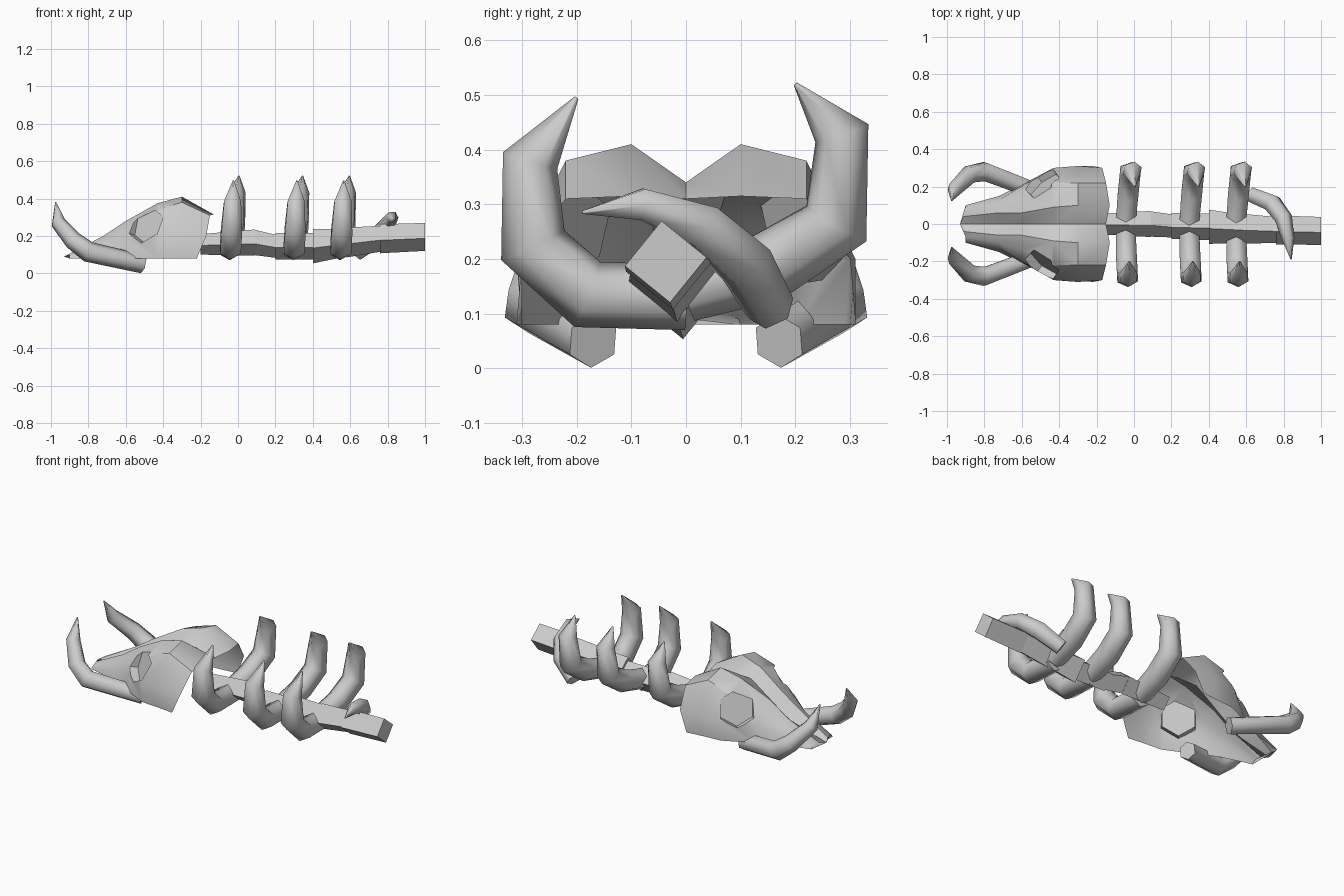
import bpy, bmesh, math
from mathutils import Vector, Matrix

if "Cube" in bpy.data.objects:
    bpy.data.objects.remove(bpy.data.objects["Cube"])

bone = bpy.data.materials.new("bone grey")
bone.use_nodes = True
bone.diffuse_color = (0.6, 0.6, 0.6, 1)
bone.node_tree.nodes["Principled BSDF"].inputs["Base Color"].default_value = (0.6, 0.6, 0.6, 1)


def select_only(obj):
    bpy.ops.object.select_all(action="DESELECT")
    obj.select_set(True)
    bpy.context.view_layer.objects.active = obj


def smooth(obj, angle):
    select_only(obj)
    bpy.ops.object.shade_smooth_by_angle(angle=math.radians(angle))


def add_mesh(name, bm):
    bmesh.ops.recalc_face_normals(bm, faces=bm.faces)
    mesh = bpy.data.meshes.new(name)
    bm.to_mesh(mesh)
    bm.free()
    mesh.materials.append(bone)
    obj = bpy.data.objects.new(name, mesh)
    bpy.context.collection.objects.link(obj)
    return obj


def tube(name, points, radii):
    """Tapered six-sided tube along a path."""
    curve = bpy.data.curves.new(name, "CURVE")
    curve.dimensions = "3D"
    curve.bevel_depth = 1
    curve.bevel_resolution = 1
    curve.use_fill_caps = True
    spline = curve.splines.new("POLY")
    spline.points.add(len(points) - 1)
    for target, point, radius in zip(spline.points, points, radii):
        target.co = (*point, 1)
        target.radius = radius
        target.tilt = math.radians(30)
    curve.materials.append(bone)
    obj = bpy.data.objects.new(name, curve)
    bpy.context.collection.objects.link(obj)
    select_only(obj)
    bpy.ops.object.convert(target="MESH")
    smooth(bpy.context.object, 75)


def loft(rings):
    """Skin consecutive closed rings of points and cap both ends."""
    bm = bmesh.new()
    loops = [[bm.verts.new(p) for p in ring] for ring in rings]
    for first, second in zip(loops, loops[1:]):
        for i in range(len(first)):
            j = (i + 1) % len(first)
            bm.faces.new((first[i], first[j], second[j], second[i]))
    for loop in (loops[0], loops[-1]):
        bm.faces.new(loop)
    return bm


# Skull: half sections from the cheek rim up to the centre groove
sections = [
    (-0.9, [(0.1, 0.08), (0.095, 0.09), (0.07, 0.1), (0.04, 0.1), (0, 0.09)]),
    (-0.72, [(0.15, 0.08), (0.13, 0.14), (0.1, 0.18), (0.06, 0.2), (0, 0.14)]),
    (-0.6, [(0.21, 0.08), (0.2, 0.18), (0.14, 0.25), (0.06, 0.28), (0, 0.22)]),
    (-0.43, [(0.29, 0.08), (0.3, 0.2), (0.22, 0.34), (0.09, 0.375), (0, 0.34)]),
    (-0.3, [(0.3, 0.08), (0.31, 0.2), (0.22, 0.38), (0.1, 0.41), (0, 0.34)]),
    (-0.15, [(0.31, 0.08), (0.3, 0.2), (0.22, 0.31), (0.1, 0.315), (0, 0.31)]),
]
rim_shift = [-0.07, -0.02, 0, 0.02, 0]
snout_shift = [0, 0, 0, -0.01, -0.03]
rings = []
for number, (x, half) in enumerate(sections):
    shift = {0: snout_shift, 5: rim_shift}.get(number, [0] * len(half))
    right = [(x + s, -y, z) for s, (y, z) in zip(shift, half)]
    left = [(px, -py, pz) for px, py, pz in reversed(right[:-1])]
    rings.append(right + left)
skull = add_mesh("skull", loft(rings))

# Eye sockets: broad six-sided pits carved on both cheeks
for side in (-1, 1):
    bm = bmesh.new()
    axis = Vector((-0.6, 0.75 * side, 0.28)).normalized()
    centre = Vector((-0.49, 0.22 * side, 0.26))
    turn = axis.to_track_quat("Z", "Y").to_matrix().to_4x4()
    bmesh.ops.create_cone(bm, cap_ends=True, segments=6, radius1=0.1, radius2=0.13,
                          depth=0.2, matrix=Matrix.Translation(centre + axis * 0.075) @ turn)
    cutter = add_mesh("socket_cutter", bm)
    cutter.hide_render = True
    cut = skull.modifiers.new("socket", "BOOLEAN")
    cut.operation = "DIFFERENCE"
    cut.solver = "EXACT"
    cut.object = cutter
    select_only(skull)
    bpy.ops.object.modifier_apply(modifier=cut.name)
    bpy.data.objects.remove(cutter)

# Open the skull underneath and behind
bm = bmesh.new()
bm.from_mesh(skull.data)
bm.normal_update()
caps = [f for f in bm.faces
        if all(v.co.z < 0.085 for v in f.verts)
        or (f.normal.x > 0.7 and f.calc_center_median().x > -0.25)]
bmesh.ops.delete(bm, geom=caps, context="FACES")
bm.to_mesh(skull.data)
bm.free()
smooth(skull, 38)

# Tusks: mirrored pair curling up in front of the snout
for side, label in ((1, "back"), (-1, "front")):
    path = [(-0.51, 0.17, 0.05), (-0.8, 0.28, 0.115), (-0.88, 0.265, 0.175),
            (-0.96, 0.185, 0.27), (-0.975, 0.125, 0.38)]
    tube(label + "_tusk", [(x, y * side, z) for x, y, z in path],
         [0.05, 0.056, 0.05, 0.04, 0.003])

# Spine: chain of flared, tilted square vertebrae
joints = [(-0.2, 0, 0.155), (0.09, 0, 0.165), (0.2, -0.01, 0.145), (0.4, -0.015, 0.145),
          (0.58, -0.025, 0.165), (0.76, -0.032, 0.185), (1.0, -0.037, 0.195)]
flares = [(0.055, 0.07), (0.068, 0.062), (0.07, 0.072), (0.092, 0.075),
          (0.08, 0.07), (0.078, 0.075)]
for number, (start, end, sizes) in enumerate(zip(joints, joints[1:], flares)):
    rings = []
    for (x, y, z), size in zip((start, end), sizes):
        angles = [math.radians(6 + 90 * k) for k in range(4)]
        rings.append([(x, y + size * math.cos(a), z + size * math.sin(a)) for a in angles])
    add_mesh("vertebra_%d" % (number + 1), loft(rings))

# Ribs: three pairs rising beside the spine
front_path = [(0, 0.13), (-0.18, 0.135), (-0.28, 0.225), (-0.285, 0.38), (-0.2, 0.495)]
back_path = [(0, 0.145), (0.15, 0.185), (0.275, 0.265), (0.285, 0.43), (0.2, 0.52)]
for number, x in enumerate((-0.045, 0.295, 0.545)):
    for label, path, lean in (("front", front_path, 0.02), ("back", back_path, 0.05)):
        points = [(x + lean * i / 4, y, z) for i, (y, z) in enumerate(path)]
        tube("%s_rib_%d" % (label, number + 1), points, [0.06, 0.064, 0.064, 0.052, 0.004])

# Small loose rib lying across the tail end
tube("tail_rib", [(0.63, 0.155, 0.11), (0.74, 0.11, 0.19), (0.8, 0.03, 0.26),
                  (0.825, -0.08, 0.3), (0.84, -0.19, 0.285)],
     [0.045, 0.052, 0.047, 0.033, 0.003])
